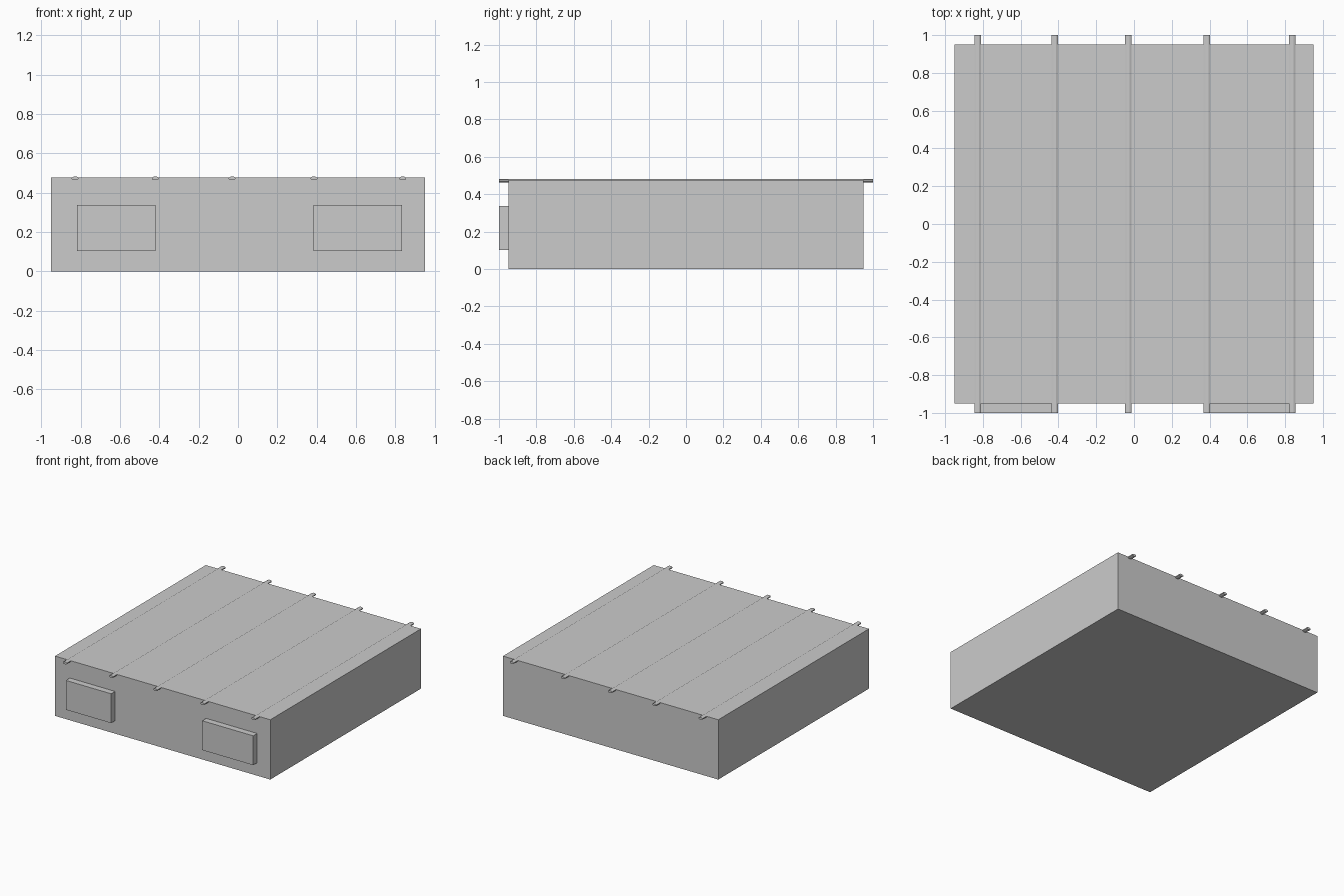
import bpy, bmesh, math

if "Cube" in bpy.data.objects:
    bpy.data.objects.remove(bpy.data.objects["Cube"])


def make_object(name, bm):
    bmesh.ops.recalc_face_normals(bm, faces=bm.faces)
    mesh = bpy.data.meshes.new(name)
    bm.to_mesh(mesh)
    bm.free()
    obj = bpy.data.objects.new(name, mesh)
    bpy.context.collection.objects.link(obj)
    return obj


def box(name, lo, hi):
    bm = bmesh.new()
    bmesh.ops.create_cube(bm, size=1)
    for v in bm.verts:
        v.co = [(a + b) / 2 + c * (b - a) for a, b, c in zip(lo, hi, v.co)]
    return make_object(name, bm)


def rod(name, x, z, half_width, half_height, half_length, sides=8):
    # Flattened octagonal bar running front to back
    bm = bmesh.new()
    ring = []
    for i in range(sides):
        a = 2 * math.pi * (i + 0.5) / sides
        k = 1 / math.cos(math.pi / sides)
        ring.append(bm.verts.new((x + half_width * k * math.cos(a), -half_length,
                                  z + half_height * k * math.sin(a))))
    face = bm.faces.new(ring)
    out = bmesh.ops.extrude_face_region(bm, geom=[face], use_keep_orig=True)
    for v in out["geom"]:
        if isinstance(v, bmesh.types.BMVert):
            v.co.y = half_length
    return make_object(name, bm)


# Main block
box("building_body", (-0.95, -0.95, 0), (0.95, 0.95, 0.477))

# Front windows
box("window_left", (-0.818, -1, 0.103), (-0.42, -0.94, 0.337))
box("window_right", (0.384, -1, 0.103), (0.834, -0.94, 0.337))

# Roof beams
for i, x in enumerate((-0.828, -0.42, -0.03, 0.386, 0.837)):
    rod(f"roof_beam_{i + 1}", x, 0.473, 0.0175, 0.009, 1.0)
